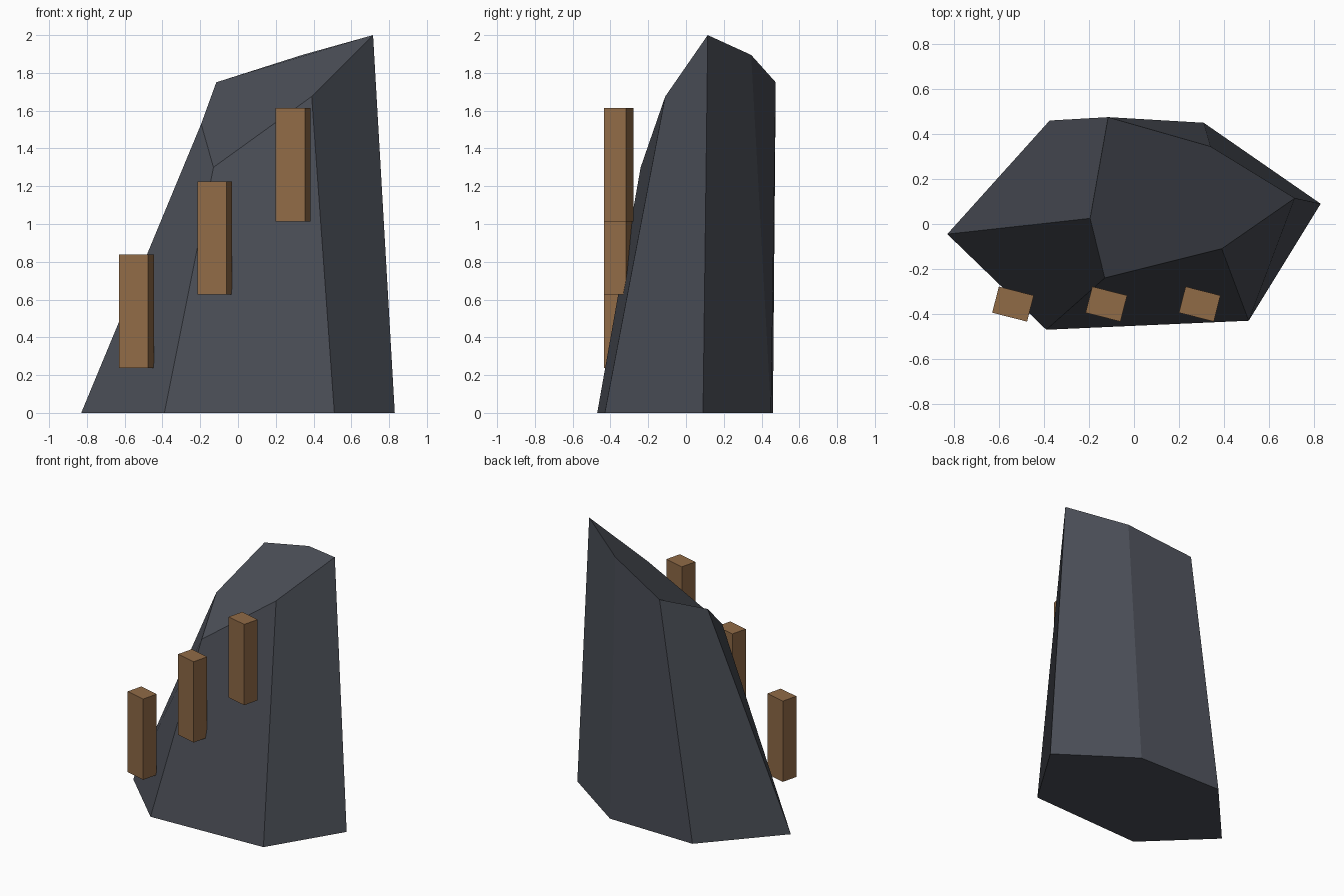
import bpy, bmesh
from mathutils import Matrix

if "Cube" in bpy.data.objects:
    bpy.data.objects.remove(bpy.data.objects["Cube"])


def material(name, rgb):
    m = bpy.data.materials.new(name)
    m.diffuse_color = (*rgb, 1)
    m.use_nodes = True
    m.node_tree.nodes["Principled BSDF"].inputs["Base Color"].default_value = m.diffuse_color
    return m


def add_object(name, bm, mat):
    bmesh.ops.recalc_face_normals(bm, faces=bm.faces)
    me = bpy.data.meshes.new(name)
    bm.to_mesh(me)
    bm.free()
    me.materials.append(mat)
    ob = bpy.data.objects.new(name, me)
    bpy.context.collection.objects.link(ob)
    return ob


stone = material("dark slate", (0.07, 0.077, 0.095))
wood = material("brown wood", (0.28, 0.145, 0.062))

# Rock: six-sided tapered body with a slanted top
base = [(-0.83, -0.045), (-0.39, -0.47), (0.51, -0.43),
        (0.83, 0.09), (0.31, 0.45), (-0.375, 0.46)]
top = [(-0.195, 0.025, 1.53), (-0.13, -0.24, 1.30), (0.39, -0.11, 1.675),
       (0.715, 0.115, 2.0), (0.34, 0.345, 1.895), (-0.115, 0.475, 1.75)]
bm = bmesh.new()
low = [bm.verts.new((x, y, 0)) for x, y in base]
high = [bm.verts.new(p) for p in top]
bm.faces.new(low[::-1])
bm.faces.new(high)
for i in range(6):
    j = (i + 1) % 6
    bm.faces.new((low[i], low[j], high[j], high[i]))
add_object("rock", bm, stone)

# Wooden posts climbing the front face, each turned slightly
for i in range(3):
    bm = bmesh.new()
    bmesh.ops.create_cube(bm, size=1)
    bmesh.ops.scale(bm, vec=(0.16, 0.12, 0.60), verts=bm.verts)
    ob = add_object(f"wooden_post_{i + 1}", bm, wood)
    ob.location = (-0.538 + 0.415 * i, -0.356, 0.538 + 0.388 * i)
    ob.rotation_euler.z = -0.25
